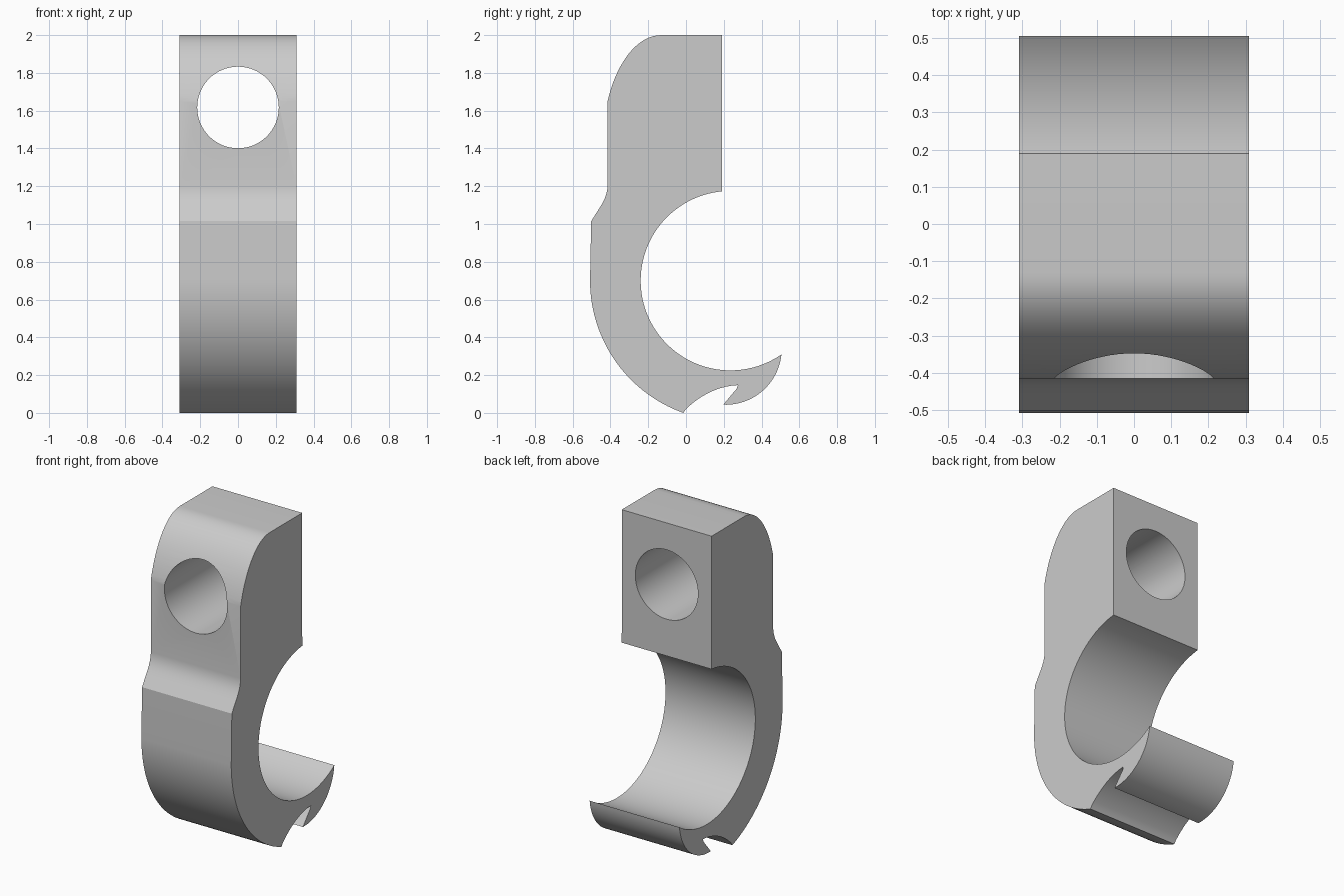
import bpy
import bmesh
import math
from mathutils import Vector
from mathutils.geometry import interpolate_bezier

cube = bpy.data.objects.get("Cube")
if cube:
    bpy.data.objects.remove(cube, do_unlink=True)

HALF_WIDTH = 0.309


def arc(cy, cz, r, start, end, n):
    """Points of a circular arc in the side plane, angles in degrees."""
    angles = [math.radians(start + (end - start) * i / n) for i in range(n + 1)]
    return [(cy + r * math.cos(a), cz + r * math.sin(a)) for a in angles]


def curve(p0, h0, h1, p1, n):
    """Points of a Bezier curve in the side plane."""
    pts = interpolate_bezier(*[Vector((p[0], p[1], 0)) for p in (p0, h0, h1, p1)], n)
    return [(p.x, p.y) for p in pts]


# Side outline, from the top back corner down the front and round the hook
outline = [(0.19, 2.0)]
outline += curve((-0.13, 2.0), (-0.27, 2.0), (-0.375, 1.83), (-0.415, 1.65), 20)
outline += curve((-0.415, 1.2), (-0.42, 1.13), (-0.45, 1.1), (-0.502, 1.015), 10)
outline += arc(0.235, 0.70, 0.743, 180, 250.4, 40)                            # outer hook
outline += curve((0.0, 0.02), (0.06, 0.08), (0.16, 0.143), (0.275, 0.147), 12)  # notch
outline += [(0.268, 0.128)]
outline += arc(0.21, 0.34, 0.297, 267.5, 354, 24)                             # lip
outline += arc(0.235, 0.70, 0.475, 304.8, 95.4, 72)                           # inner bore

steel = bpy.data.materials.new("grey")
steel.use_nodes = True
grey = (0.6, 0.6, 0.6, 1.0)
steel.diffuse_color = grey
steel.node_tree.nodes["Principled BSDF"].inputs["Base Color"].default_value = grey

# Hook body: outline swept across the width
bm = bmesh.new()
face = bm.faces.new([bm.verts.new((-HALF_WIDTH, y, z)) for y, z in outline])
swept = bmesh.ops.extrude_face_region(bm, geom=[face])
moved = [g for g in swept["geom"] if isinstance(g, bmesh.types.BMVert)]
bmesh.ops.translate(bm, verts=moved, vec=(2 * HALF_WIDTH, 0, 0))
bmesh.ops.recalc_face_normals(bm, faces=bm.faces)
mesh = bpy.data.meshes.new("hook_body")
bm.to_mesh(mesh)
bm.free()
mesh.materials.append(steel)
body = bpy.data.objects.new("hook_body", mesh)
bpy.context.collection.objects.link(body)

# Bolt hole through the upper block
bpy.ops.mesh.primitive_cylinder_add(vertices=64, radius=0.216, depth=2,
                                    location=(0, 0, 1.617),
                                    rotation=(math.pi / 2, 0, 0))
cutter = bpy.context.object
cutter.name = "bolt_hole_cutter"
cutter.data.materials.append(steel)

cut = body.modifiers.new("bolt_hole", "BOOLEAN")
cut.operation = "DIFFERENCE"
cut.solver = "EXACT"
cut.object = cutter
bpy.ops.object.select_all(action="DESELECT")
body.select_set(True)
bpy.context.view_layer.objects.active = body
bpy.ops.object.modifier_apply(modifier=cut.name)
bpy.data.objects.remove(cutter, do_unlink=True)
bpy.ops.object.shade_smooth_by_angle(angle=math.radians(25))
